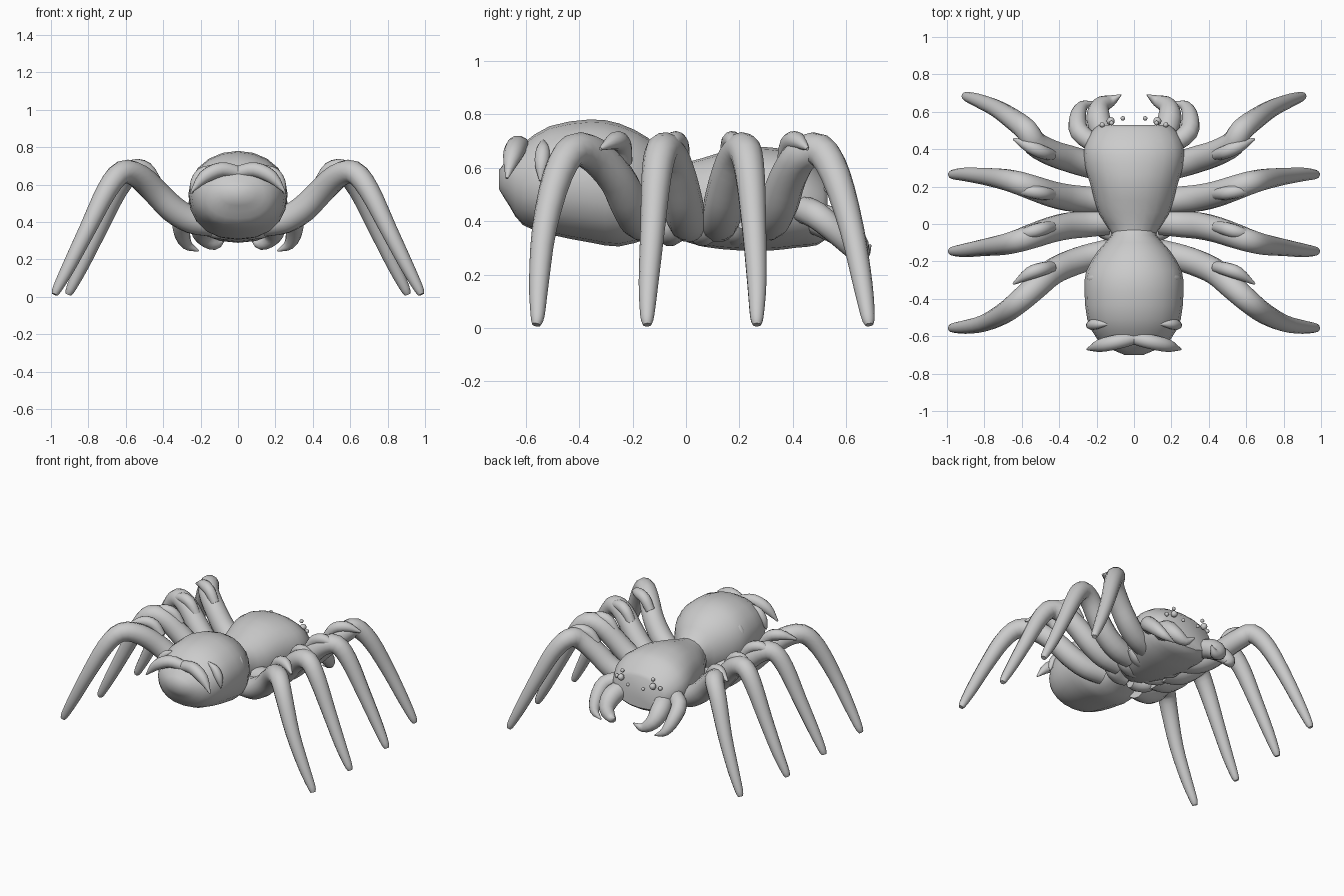
import bpy, bmesh, math
from mathutils import Vector

cube = bpy.data.objects.get("Cube")
if cube:
    bpy.data.objects.remove(cube)

grey = bpy.data.materials.new("plain grey")
grey.use_nodes = True
tone = (0.6, 0.6, 0.6, 1)
grey.diffuse_color = tone
grey.node_tree.nodes["Principled BSDF"].inputs["Base Color"].default_value = tone


def finish(name, bm, mirror):
    bmesh.ops.recalc_face_normals(bm, faces=bm.faces)
    mesh = bpy.data.meshes.new(name)
    bm.to_mesh(mesh)
    bm.free()
    obj = bpy.data.objects.new(name, mesh)
    bpy.context.collection.objects.link(obj)
    mesh.materials.append(grey)
    if mirror:
        obj.modifiers.new("Mirror", 'MIRROR').use_mirror_merge = False
    bpy.ops.object.select_all(action='DESELECT')
    bpy.context.view_layer.objects.active = obj
    obj.select_set(True)
    bpy.ops.object.shade_smooth_by_angle(angle=math.radians(45))


def loft(name, rings, mirror=False):
    bm = bmesh.new()
    loops = [[bm.verts.new(p) for p in ring] for ring in rings]
    n = len(loops[0])
    for a, b in zip(loops, loops[1:]):
        for i in range(n):
            j = (i + 1) % n
            bm.faces.new((a[i], a[j], b[j], b[i]))
    bm.faces.new(loops[0])
    bm.faces.new(loops[-1])
    finish(name, bm, mirror)


def smooth_points(pts, steps):
    # Catmull-Rom interpolation of four-number points
    pts = [Vector(p) for p in pts]
    ext = [pts[0] * 2 - pts[1]] + pts + [pts[-1] * 2 - pts[-2]]
    out = []
    for a, b, c, d in zip(ext, ext[1:], ext[2:], ext[3:]):
        for s in range(steps):
            t = s / steps
            out.append(0.5 * (2 * b + (c - a) * t + (2 * a - 5 * b + 4 * c - d) * t * t
                              + (3 * b - a - 3 * c + d) * t ** 3))
    return out + [pts[-1]]


def limb(name, pts, sides=12, steps=3):
    # Round tube through (x, y, z, radius) points, mirrored to the other side
    path = smooth_points(pts, steps)
    rings = []
    normal = None
    for k, p in enumerate(path):
        tan = (path[min(k + 1, len(path) - 1)] - path[max(k - 1, 0)]).to_3d().normalized()
        if normal is None:
            normal = tan.orthogonal()
        normal = (normal - tan * normal.dot(tan)).normalized()
        side = tan.cross(normal)
        rad = max(p[3], 0.003)
        rings.append([p.to_3d() + rad * (normal * math.cos(a) + side * math.sin(a))
                      for a in (2 * math.pi * i / sides for i in range(sides))])
    loft(name, rings, mirror=True)


def body(name, sections, sides=20):
    # sections: y, half width, bottom, top; the back is rounder than the belly
    rings = []
    for y, w, lo, hi in smooth_points(sections, 2):
        ring = []
        for i in range(sides):
            a = 2 * math.pi * i / sides
            c, s = math.cos(a), math.sin(a)
            x = w * math.copysign(abs(c) ** (1.0 if s > 0 else 0.85), c)
            z = (lo + hi) / 2 + (hi - lo) / 2 * math.copysign(abs(s) ** 0.95, s)
            ring.append((x, y, z))
        rings.append(ring)
    loft(name, rings)


# Body halves
body("abdomen", [(-.70, .05, .52, .59), (-.66, .14, .455, .64), (-.61, .20, .385, .69),
                 (-.51, .25, .35, .755), (-.36, .265, .32, .78), (-.25, .255, .305, .765),
                 (-.14, .19, .335, .71), (-.06, .12, .36, .63), (.02, .11, .38, .58)])
body("head", [(-.10, .11, .38, .60), (-.04, .125, .34, .61), (.06, .19, .305, .635),
              (.20, .23, .29, .675), (.32, .265, .29, .675), (.41, .265, .30, .655),
              (.49, .23, .31, .60), (.53, .19, .34, .56)])

# Legs: shared arch profile (x, z, radius), sideways course and knee claw course per leg
arch = [(.14, .39, .07), (.25, .41, .073), (.35, .47, .073), (.44, .56, .07), (.53, .645, .067),
        (.62, .665, .062), (.70, .57, .056), (.80, .37, .046), (.90, .17, .037),
        (.965, .045, .026), (.98, .012, .016)]
claw = [(.44, .62, .03), (.49, .685, .036), (.56, .70, .034), (.645, .67, .006)]
legs = {
    "front_leg": ([.29, .32, .35, .38, .43, .50, .56, .62, .66, .68, .685], .925,
                  [.37, .385, .415, .455]),
    "second_leg": ([.12, .13, .14, .16, .19, .22, .24, .255, .265, .265, .265], 1,
                   [.16, .165, .175, .175]),
    "third_leg": ([.01, .0, -.01, -.03, -.06, -.09, -.11, -.125, -.14, -.145, -.145], 1,
                  [-.015, -.025, -.045, -.055]),
    "back_leg": ([-.15, -.18, -.215, -.26, -.34, -.42, -.48, -.53, -.55, -.555, -.56], 1,
                 [-.23, -.24, -.265, -.32]),
}
for name, (ys, reach, claw_ys) in legs.items():
    limb(name, [(x * (reach if x > .6 else 1), y, z, r) for (x, z, r), y in zip(arch, ys)])
    limb(name + "_knee_claw", [(x, y, z, r) for (x, z, r), y in zip(claw, claw_ys)])

# Mouthparts
limb("outer_fang", [(.20, .42, .45, .05), (.29, .49, .42, .052), (.30, .57, .35, .045),
                    (.275, .63, .28, .03), (.21, .65, .245, .004)])
limb("inner_fang", [(.16, .46, .42, .06), (.19, .56, .38, .065), (.18, .63, .32, .05),
                    (.12, .66, .28, .03), (.07, .69, .31, .004)])

# Rear horns and side spines of the abdomen
limb("rear_horn", [(.0, -.61, .665, .035), (.09, -.63, .68, .04), (.18, -.65, .64, .035),
                   (.25, -.67, .56, .005)])
for name, y, x, r in (("rear", -.535, .0, .026), ("middle", -.40, .005, .014), ("front", -.29, .0, .022)):
    limb(name + "_side_spine", [(.14 + x, y, .70, .006), (.195 + x, y, .665, r),
                                (.23 + x, y - .005, .61, r), (.25 + x, y - .01, .55, .004)])

# Underside plates between the legs
for i, y in enumerate((-.06, .06, .18)):
    limb("belly_plate_%d" % (i + 1), [(.02, y, .345, .035), (.08, y, .35, .045),
                                      (.15, y + .02, .365, .045), (.21, y + .03, .39, .02)])

# Eyes
for i, (x, y, z, r) in enumerate([(.125, .55, .53, .022), (.17, .53, .52, .014),
                                  (.06, .565, .50, .012), (.12, .54, .575, .013)]):
    bm = bmesh.new()
    bmesh.ops.create_uvsphere(bm, u_segments=12, v_segments=8, radius=r)
    bmesh.ops.translate(bm, verts=bm.verts, vec=(x, y, z))
    finish("eye_%d" % (i + 1), bm, True)
